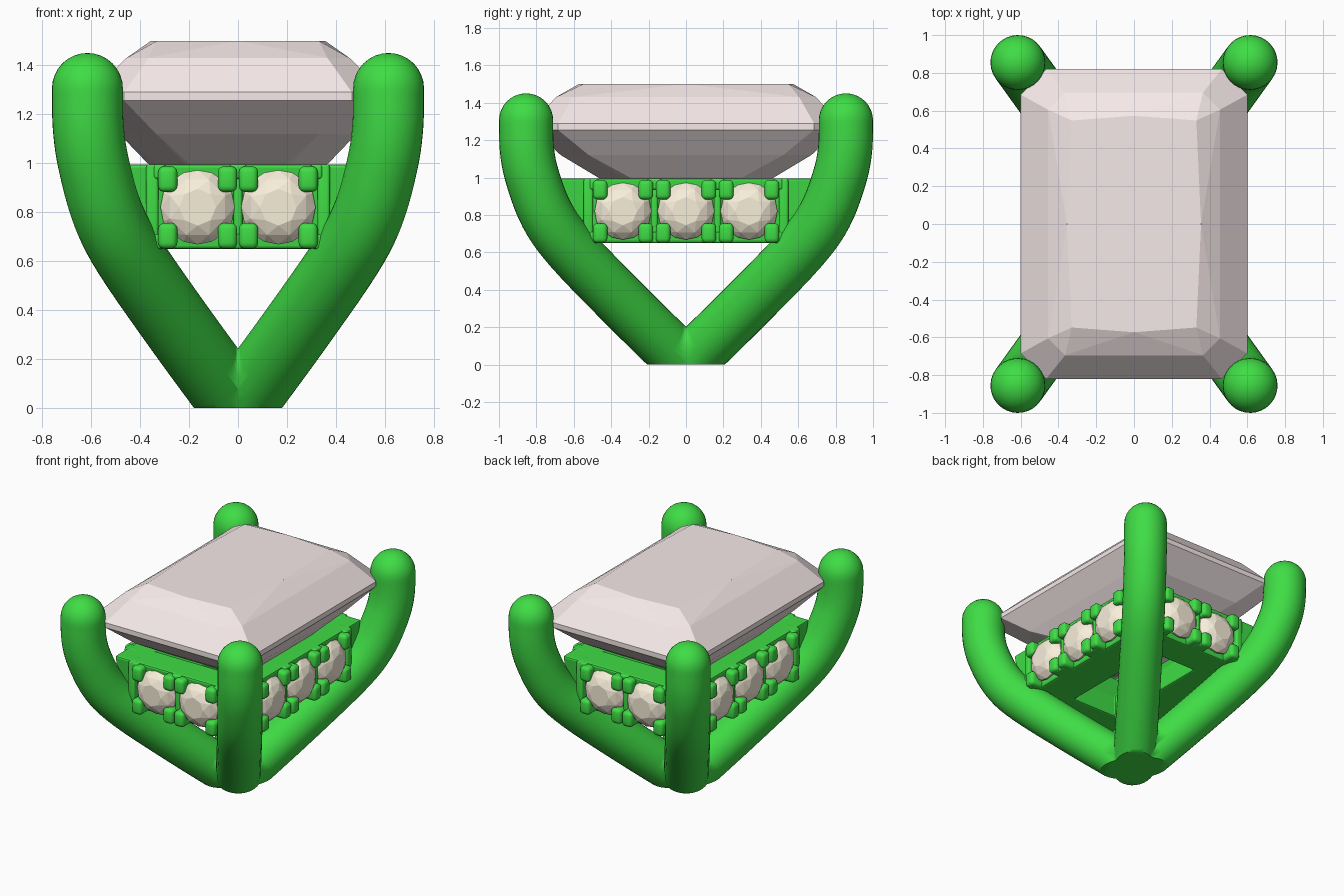
import bpy, bmesh, math
from mathutils import Vector, Matrix

if "Cube" in bpy.data.objects:
    bpy.data.objects.remove(bpy.data.objects["Cube"])


def material(name, rgb):
    m = bpy.data.materials.new(name)
    m.diffuse_color = (*rgb, 1)
    m.use_nodes = True
    m.node_tree.nodes["Principled BSDF"].inputs["Base Color"].default_value = m.diffuse_color
    return m


GREEN = material("green_metal", (0.05, 0.72, 0.06))
PINK = material("pale_pink", (0.93, 0.82, 0.82))
CREAM = material("cream", (0.94, 0.86, 0.70))


def finish(bm, name, mat, smooth=None):
    bmesh.ops.recalc_face_normals(bm, faces=bm.faces[:])
    me = bpy.data.meshes.new(name)
    bm.to_mesh(me)
    bm.free()
    me.materials.append(mat)
    ob = bpy.data.objects.new(name, me)
    bpy.context.collection.objects.link(ob)
    if smooth:
        bpy.ops.object.select_all(action='DESELECT')
        ob.select_set(True)
        bpy.context.view_layer.objects.active = ob
        bpy.ops.object.shade_smooth_by_angle(angle=math.radians(smooth))
    return ob


def bridge(bm, a, b):
    n = len(a)
    for i in range(n):
        bm.faces.new((a[i], a[(i + 1) % n], b[(i + 1) % n], b[i]))


def spline(pts, steps=5):
    """Catmull-Rom through 2D points."""
    out = []
    for i in range(len(pts) - 1):
        p0, p1, p2, p3 = (Vector(pts[min(max(j, 0), len(pts) - 1)]) for j in range(i - 1, i + 3))
        for k in range(steps):
            t = k / steps
            out.append(0.5 * (2 * p1 + (p2 - p0) * t + (2 * p0 - 5 * p1 + 4 * p2 - p3) * t * t
                              + (3 * p1 - p0 - 3 * p2 + p3) * t ** 3))
    return out + [Vector(pts[-1])]


# Prongs: one swept tube with a domed tip, trimmed to its quadrant, then mirrored
R, TIP = 0.145, Vector((0.615, 0.855, 0))
path = spline([(-.36, -.3), (0, 0), (.37, .31), (.72, .62), (.87, .8), (.96, 1.0), (.995, 1.15), (1, 1.305)])
line = [TIP * p.x + Vector((0, 0, p.y)) for p in path]
side = TIP.cross(Vector((0, 0, 1))).normalized()
bm = bmesh.new()
rings = []
stations = []
for i, c in enumerate(line):
    t = (line[min(i + 1, len(line) - 1)] - line[max(i - 1, 0)]).normalized()
    stations.append((c, t, R))
c, t = line[-1], Vector((0, 0, 1))
stations[-1] = (c, t, R)
for k in range(1, 8):
    a = k * math.pi / 16
    stations.append((c + t * R * math.sin(a), t, R * math.cos(a)))
for c, t, r in stations:
    nrm = t.cross(side)
    rings.append([bm.verts.new(c + r * (side * math.cos(2 * math.pi * j / 32) + nrm * math.sin(2 * math.pi * j / 32)))
                  for j in range(32)])
for a, b in zip(rings, rings[1:]):
    bridge(bm, a, b)
tip = bm.verts.new(line[-1] + Vector((0, 0, R)))
for j in range(32):
    bm.faces.new((rings[-1][j], rings[-1][(j + 1) % 32], tip))
for axis in (Vector((0, 0, 1)), Vector((1, 0, 0)), Vector((0, 1, 0))):
    cut = bmesh.ops.bisect_plane(bm, geom=bm.verts[:] + bm.edges[:] + bm.faces[:], plane_co=(0, 0, 0),
                                 plane_no=axis, clear_inner=True)
    if axis.z:
        edges = [e for e in cut['geom_cut'] if isinstance(e, bmesh.types.BMEdge)]
        bmesh.ops.contextual_create(bm, geom=edges)
prongs = finish(bm, "four_prongs", GREEN, 40)
mir = prongs.modifiers.new("mirror", 'MIRROR')
mir.use_axis = (True, True, False)

# Basket: flared rectangular frame with a tapered opening
bm = bmesh.new()
loops = [[bm.verts.new((sx * x, sy * y, z)) for sx, sy in ((-1, -1), (1, -1), (1, 1), (-1, 1))]
         for x, y, z in ((.46, .64, .65), (.49, .68, .995), (.33, .47, .995), (.18, .41, .80), (.18, .41, .65))]
for a, b in zip(loops, loops[1:] + loops[:1]):
    bridge(bm, a, b)
basket = finish(bm, "basket_frame", GREEN)
bev = basket.modifiers.new("bevel", 'BEVEL')
bev.width, bev.segments = 0.012, 2


# Main stone: stacked chamfered rectangles wrapped in a faceted hull
bm = bmesh.new()
for x, y, ch, z in ((.455, .695, .09, 1.43), (.6, .82, .135, 1.29), (.6, .82, .135, 1.255),
                    (.485, .67, .15, 1.12), (.37, .47, .17, 1.0), (.16, .22, .08, .86)):
    for sx in (-1, 1):
        for sy in (-1, 1):
            bm.verts.new((sx * x, sy * (y - ch), z))
            bm.verts.new((sx * (x - ch), sy * y, z))
for s in (-1, 1):
    for p in ((s * .33, .548, 1.5), (s * .33, -.548, 1.5), (s * .355, 0, 1.5), (0, s * .573, 1.5)):
        bm.verts.new(p)
bm.verts.new((0, 0, .80))
bmesh.ops.convex_hull(bm, input=bm.verts[:])
bmesh.ops.dissolve_limit(bm, angle_limit=0.02, verts=bm.verts[:], edges=bm.edges[:])
finish(bm, "main_stone", PINK)


def hull_gem(name, mat4):
    bm = bmesh.new()
    for n, r, y, off in ((8, .075, -.065, 0), (8, .122, -.042, .5), (16, .152, -.004, 0),
                         (16, .152, .008, 0), (1, 0, .11, 0)):
        for i in range(n):
            a = 2 * math.pi * (i + off) / n
            bm.verts.new((r * math.cos(a), y, r * math.sin(a)))
    bmesh.ops.convex_hull(bm, input=bm.verts[:])
    bmesh.ops.dissolve_limit(bm, angle_limit=0.02, verts=bm.verts[:], edges=bm.edges[:])
    bm.transform(mat4)
    finish(bm, name, CREAM)


def block(bm, x, z, w, h, y0, y1):
    bmesh.ops.create_cube(bm, size=1, matrix=Matrix.Translation((x, (y0 + y1) / 2, z))
                          @ Matrix.Diagonal((w, y1 - y0, h, 1)))


# Four gem rows: round gems, corner claws, dividers and end posts
for name, centres, dist, turn in (("front", (-.165, .165), .672, 0), ("right", (-.337, 0, .337), .487, 90),
                                  ("back", (-.165, .165), .672, 180), ("left", (-.337, 0, .337), .487, 270)):
    rot = Matrix.Rotation(math.radians(turn), 4, 'Z')
    claws, posts = bmesh.new(), bmesh.new()
    for i, x in enumerate(centres):
        hull_gem(f"{name}_gem_{i + 1}", rot @ Matrix.Translation((x, -dist, .82)))
        for sx in (-1, 1):
            for z in (.935, .703):
                block(claws, x + sx * .122, z, .078, .105, -dist - .062, -dist + .08)
            # thin ledge bridging from the claw toward the divider
            block(posts, x + sx * .155, .965, .05, .06, -dist - .03, -dist + .08)
            block(posts, x + sx * .155, .68, .05, .06, -dist - .03, -dist + .08)
    for a, b in zip(centres, centres[1:]):
        block(posts, (a + b) / 2, .823, .035, .34, -dist - .01, -dist + .08)
    for s in (-1, 1):
        block(posts, s * (centres[-1] + .185), .823, .05, .345, -dist - .025, -dist + .08)
    for bm, part, width in ((claws, "claws", .024), (posts, "posts", .012)):
        bm.transform(rot)
        ob = finish(bm, f"{name}_{part}", GREEN, 180)
        m = ob.modifiers.new("bevel", 'BEVEL')
        m.width, m.segments = width, 3
